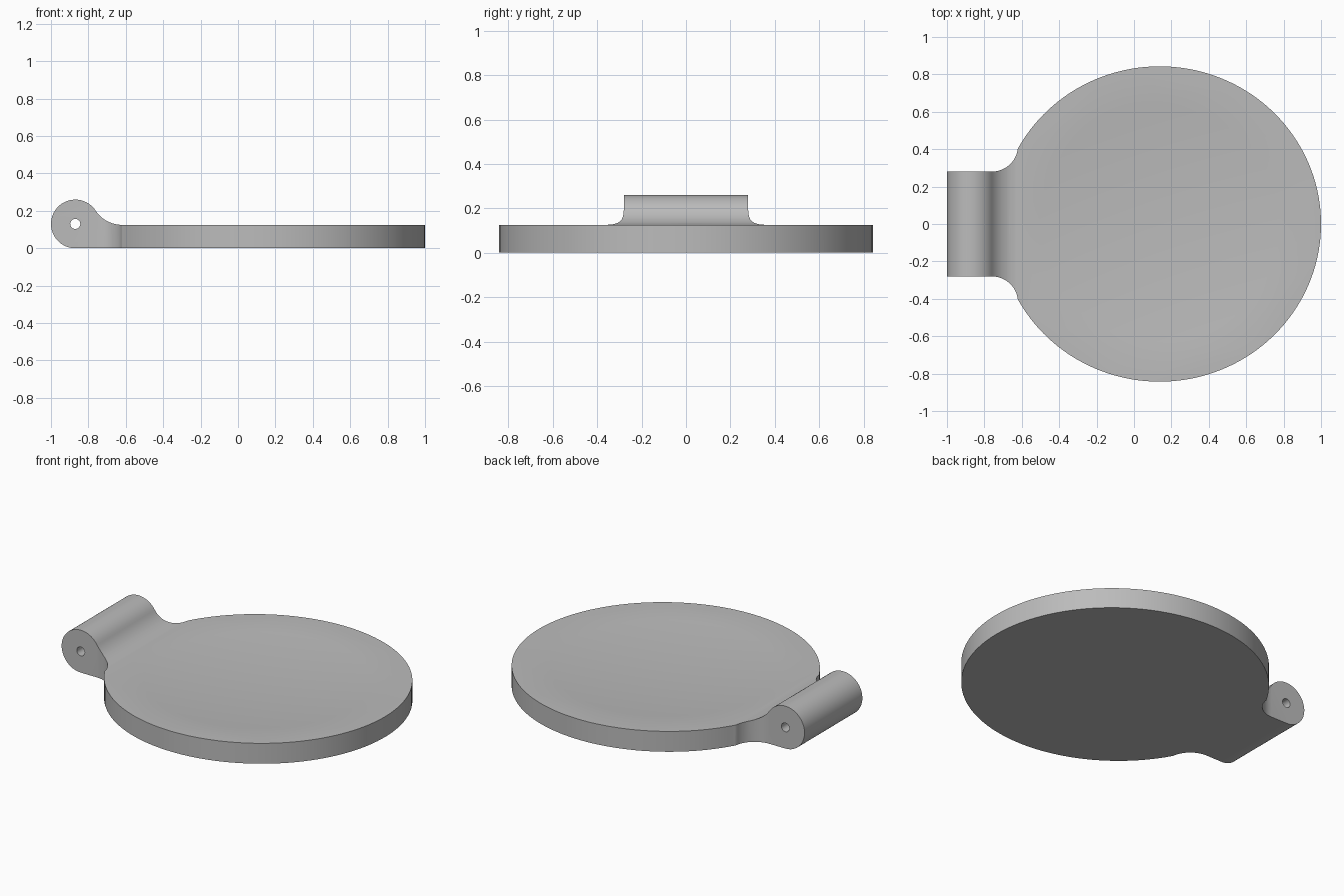
import bpy, bmesh, math
from mathutils import Vector

if "Cube" in bpy.data.objects:
    bpy.data.objects.remove(bpy.data.objects["Cube"])

CX, RX, RY, TOP = 0.137, 0.863, 0.843, 0.125   # plate centre, radii, height
BX, BZ, BR, HW = -0.87, 0.13, 0.13, 0.28       # hinge barrel centre, radius, half width


def arc(cx, cy, rx, ry, a0, a1, n):
    """Points on an elliptical arc, angles in degrees."""
    angles = [math.radians(a0 + (a1 - a0) * i / n) for i in range(n + 1)]
    return [(cx + rx * math.cos(a), cy + ry * math.sin(a)) for a in angles]


def prism(name, points, offset, depth):
    """Extrude a closed outline of 3D points along a vector."""
    bm = bmesh.new()
    face = bm.faces.new([bm.verts.new(p) for p in points])
    new = bmesh.ops.extrude_face_region(bm, geom=[face])["geom"]
    bmesh.ops.translate(bm, vec=Vector(offset) * depth,
                        verts=[v for v in new if isinstance(v, bmesh.types.BMVert)])
    return finish(name, bm)


def finish(name, bm):
    bmesh.ops.recalc_face_normals(bm, faces=bm.faces[:])
    mesh = bpy.data.meshes.new(name)
    bm.to_mesh(mesh)
    bm.free()
    obj = bpy.data.objects.new(name, mesh)
    bpy.context.collection.objects.link(obj)
    return obj


def side_profile(points, y):
    return [(x, y, z) for x, z in points]


# Plan outline: round plate with filleted hinge arm
upper = [(-1.05, HW)] + arc(-0.76, 0.42, 0.14, 0.14, -90, -6.2, 12)
lower = [(x, -y) for x, y in reversed(upper)]
rim = arc(CX, 0, RX, RY, 151, -151, 120)
plate = prism("plate_with_hinge", [(x, y, 0) for x, y in upper + rim + lower], (0, 0, 1), 0.3)

# Side profile: flat plate, concave fillet, hinge barrel
fr = 0.169
ta = math.degrees(math.atan2(TOP + fr - BZ, -0.62 - BX))
profile = [(1.1, 0), (1.1, TOP)] + arc(-0.62, TOP + fr, fr, fr, 270, 180 + ta, 14)
profile += arc(BX, BZ, BR, BZ, ta, 270, 40)[1:]
side = prism("side_profile_cutter", side_profile(profile, -1), (0, 1, 0), 2)

# Pin hole
hole = prism("pin_hole_cutter", side_profile(arc(BX, BZ, 0.027, 0.027, 0, 345, 23), -1), (0, 1, 0), 2)

# Shallow dish: rings of a paraboloid closed above the plate
bm = bmesh.new()
N, DEPTH = 96, 0.03
rings = []
for k in [i / 8 for i in range(1, 9)] + [1.1]:
    z = TOP - DEPTH * (1 - k * k)
    rings.append([bm.verts.new((x, y, z))
                  for x, y in arc(CX, 0, 0.735 * k, 0.72 * k, 0, 360 - 360 / N, N - 1)])
centre = bm.verts.new((CX, 0, TOP - DEPTH))
for i in range(N):
    j = (i + 1) % N
    bm.faces.new((centre, rings[0][i], rings[0][j]))
    for a, b in zip(rings, rings[1:]):
        bm.faces.new((a[i], b[i], b[j], a[j]))
bm.faces.new(rings[-1])
dish = finish("dish_cutter", bm)

# Combine the cuts
for cutter, op in ((side, "INTERSECT"), (hole, "DIFFERENCE"), (dish, "DIFFERENCE")):
    mod = plate.modifiers.new(cutter.name, "BOOLEAN")
    mod.object, mod.operation, mod.solver = cutter, op, "EXACT"
    bpy.context.view_layer.objects.active = plate
    bpy.ops.object.modifier_apply(modifier=mod.name)
for cutter in (side, hole, dish):
    bpy.data.objects.remove(cutter)

# Smooth shading and colour
plate.select_set(True)
bpy.ops.object.shade_smooth_by_angle(angle=math.radians(30))
grey = bpy.data.materials.new("plain_grey")
grey.diffuse_color = (0.5, 0.5, 0.5, 1)
grey.use_nodes = True
grey.node_tree.nodes["Principled BSDF"].inputs["Base Color"].default_value = grey.diffuse_color
plate.data.materials.clear()
plate.data.materials.append(grey)
for poly in plate.data.polygons:
    poly.material_index = 0
